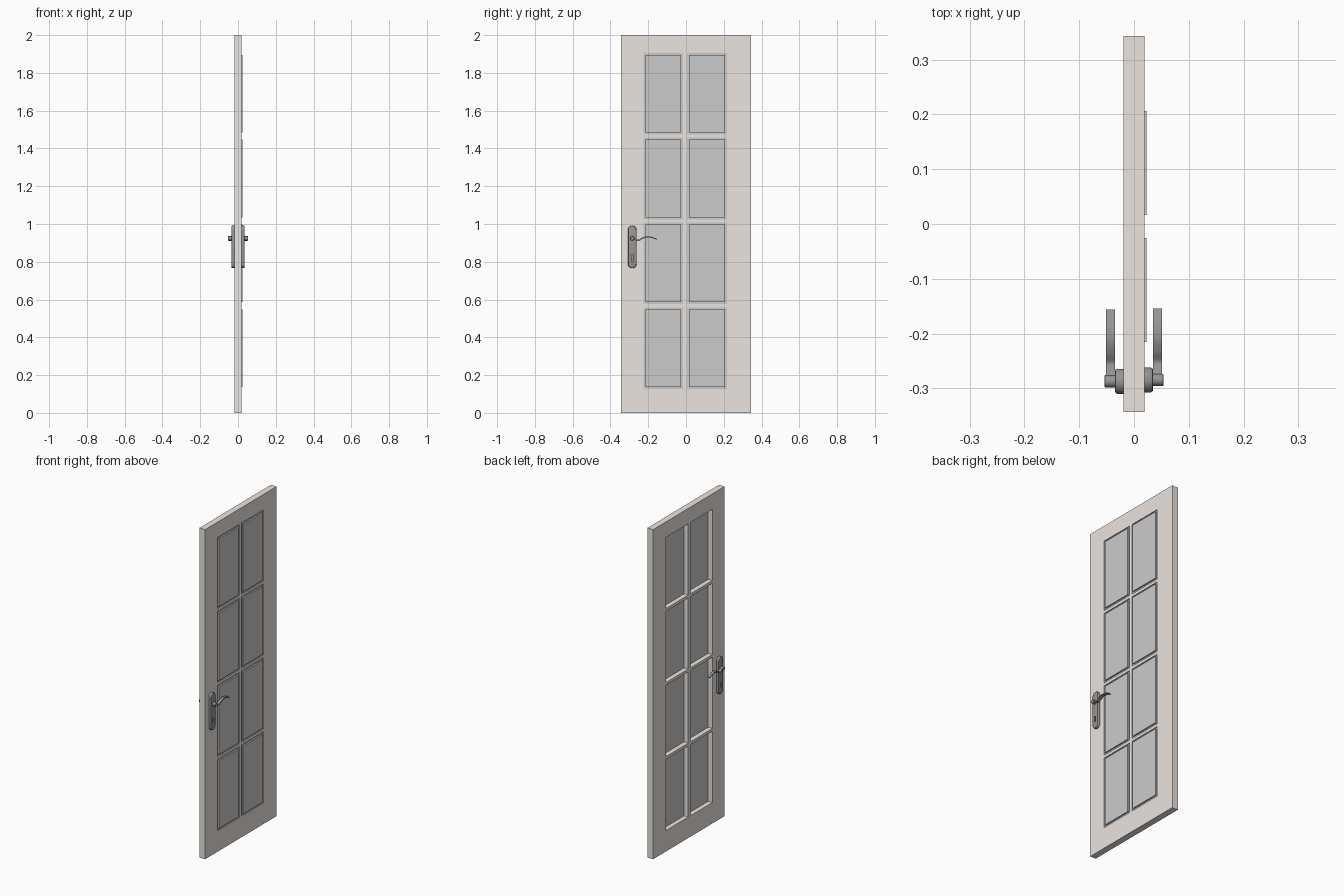
import bpy, bmesh, math
from mathutils import Vector

if "Cube" in bpy.data.objects:
    bpy.data.objects.remove(bpy.data.objects["Cube"])


def material(name, rgb):
    m = bpy.data.materials.new(name)
    m.diffuse_color = (*rgb, 1)
    m.use_nodes = True
    m.node_tree.nodes["Principled BSDF"].inputs["Base Color"].default_value = m.diffuse_color
    return m


PAINT = material("cream_paint", (0.83, 0.78, 0.74))
GLASS = material("grey_glass", (0.6, 0.6, 0.6))
METAL = material("dark_metal", (0.3, 0.3, 0.3))
HALF_T = 0.0193


def finish(bm, name, mat, smooth=False):
    bmesh.ops.recalc_face_normals(bm, faces=bm.faces)
    me = bpy.data.meshes.new(name)
    bm.to_mesh(me)
    bm.free()
    ob = bpy.data.objects.new(name, me)
    bpy.context.collection.objects.link(ob)
    me.materials.append(mat)
    bpy.ops.object.select_all(action='DESELECT')
    ob.select_set(True)
    bpy.context.view_layer.objects.active = ob
    if smooth:
        bpy.ops.object.shade_smooth_by_angle(angle=math.radians(35))
    return ob


def loft(name, rings, mat, smooth=True):
    """Skin a list of equal-length closed rings and cap both ends."""
    bm = bmesh.new()
    vs = [[bm.verts.new(p) for p in r] for r in rings]
    n = len(vs[0])
    for a, b in zip(vs, vs[1:]):
        for i in range(n):
            j = (i + 1) % n
            bm.faces.new((a[i], a[j], b[j], b[i]))
    bm.faces.new(vs[0])
    bm.faces.new(vs[-1])
    return finish(bm, name, mat, smooth)


def box(name, lo, hi, mat):
    rings = [[(x, lo[1], lo[2]), (x, hi[1], lo[2]), (x, hi[1], hi[2]), (x, lo[1], hi[2])]
             for x in (lo[0], hi[0])]
    return loft(name, rings, mat, False)


def stadium(x, cy, z0, z1, r, seg=14):
    """Upright slot outline with round ends."""
    pts = []
    for cz, start in ((z1 - r, 0), (z0 + r, math.pi)):
        for i in range(seg + 1):
            a = start + math.pi * i / seg
            pts.append((x, cy + r * math.cos(a), cz + r * math.sin(a)))
    return pts


def circle(x, cy, cz, r, n=28):
    return [(x, cy + r * math.cos(2 * math.pi * i / n), cz + r * math.sin(2 * math.pi * i / n))
            for i in range(n)]


# Door leaf: a sheet with eight openings, extruded to thickness
cols = [(c - 0.1055, c + 0.1055) for c in (-0.1205, 0.1115)]
rows = [(0.127 + 0.449 * i, 0.559 + 0.449 * i) for i in range(4)]
ys = [-0.343] + [v for c in cols for v in c] + [0.343]
zs = [0] + [v for r in rows for v in r] + [2]
bm = bmesh.new()
grid = [[bm.verts.new((-HALF_T, y, z)) for z in zs] for y in ys]
for i in range(len(ys) - 1):
    for j in range(len(zs) - 1):
        if not (i % 2 and j % 2):
            bm.faces.new((grid[i][j], grid[i + 1][j], grid[i + 1][j + 1], grid[i][j + 1]))
ext = bmesh.ops.extrude_face_region(bm, geom=bm.faces[:])
bmesh.ops.translate(bm, vec=(2 * HALF_T, 0, 0),
                    verts=[e for e in ext["geom"] if isinstance(e, bmesh.types.BMVert)])
finish(bm, "door_frame", PAINT)

# Panes: a sheet filling each opening, with a raised field on the +x face
for y0, y1 in cols:
    for z0, z1 in rows:
        g = 0.0105
        rings = [[(x, y0 + d, z0 + d), (x, y1 - d, z0 + d), (x, y1 - d, z1 - d), (x, y0 + d, z1 - d)]
                 for x, d in ((0.009, 0), (0.014, 0), (0.014, g), (0.0228, g))]
        loft("glass_pane", rings, GLASS, False)


def catmull(pts, steps=6):
    p = [2 * pts[0] - pts[1]] + pts + [2 * pts[-1] - pts[-2]]
    out = []
    for i in range(1, len(p) - 2):
        for k in range(steps):
            t = k / steps
            out.append(0.5 * (2 * p[i] + (p[i + 1] - p[i - 1]) * t
                              + (2 * p[i - 1] - 5 * p[i] + 4 * p[i + 1] - p[i + 2]) * t * t
                              + (3 * p[i] - p[i - 1] - 3 * p[i + 1] + p[i + 2]) * t ** 3))
    return out + [pts[-1]]


# Handle sets, one on each face
for side, cy, tag in ((1, -0.2845, "right"), (-1, -0.287, "left")):
    # Backplate with chamfered rim
    plate = loft("backplate_" + tag,
                 [stadium(side * x, cy, 0.766 + d, 0.991 - d, 0.023 - d)
                  for x, d in ((HALF_T, 0), (0.030, 0), (0.0335, 0.0018), (0.035, 0.005))], METAL)
    # Keyhole cut through the plate
    for ring in (circle(0, cy, 0.831, 0.0065), stadium(0, cy, 0.804, 0.833, 0.0038)):
        cutter = loft("keyhole_cutter",
                      [[(side * x, p[1], p[2]) for p in ring] for x in (0.0195, 0.05)], METAL, False)
        cutter.hide_render = True
        bpy.context.view_layer.objects.active = plate
        mod = plate.modifiers.new("keyhole", 'BOOLEAN')
        mod.operation = 'DIFFERENCE'
        mod.solver = 'EXACT'
        mod.object = cutter
        bpy.ops.object.modifier_apply(modifier=mod.name)
        bpy.data.objects.remove(cutter)
    # Spindle boss
    loft("spindle_" + tag, [circle(side * x, cy, 0.924, r)
                            for x, r in ((0.03, 0.0112), (0.0525, 0.0112), (0.054, 0.0098))], METAL)
    # Wavy lever
    path = [Vector((dy, z)) for dy, z in ((0.0, 0.926), (0.016, 0.918), (0.034, 0.914), (0.052, 0.924),
                                          (0.075, 0.932), (0.1, 0.930), (0.13, 0.919))]
    path = catmull(path)
    rings = []
    for i, p in enumerate(path):
        t = (path[min(i + 1, len(path) - 1)] - path[max(i - 1, 0)]).normalized()
        nrm = Vector((-t.y, t.x)) * (0.0045 - 0.0022 * i / (len(path) - 1))
        a, b = p + nrm, p - nrm
        rings.append([(side * 0.0345, cy + a.x, a.y), (side * 0.0515, cy + a.x, a.y),
                      (side * 0.0515, cy + b.x, b.y), (side * 0.0345, cy + b.x, b.y)])
    loft("lever_" + tag, rings, METAL)
